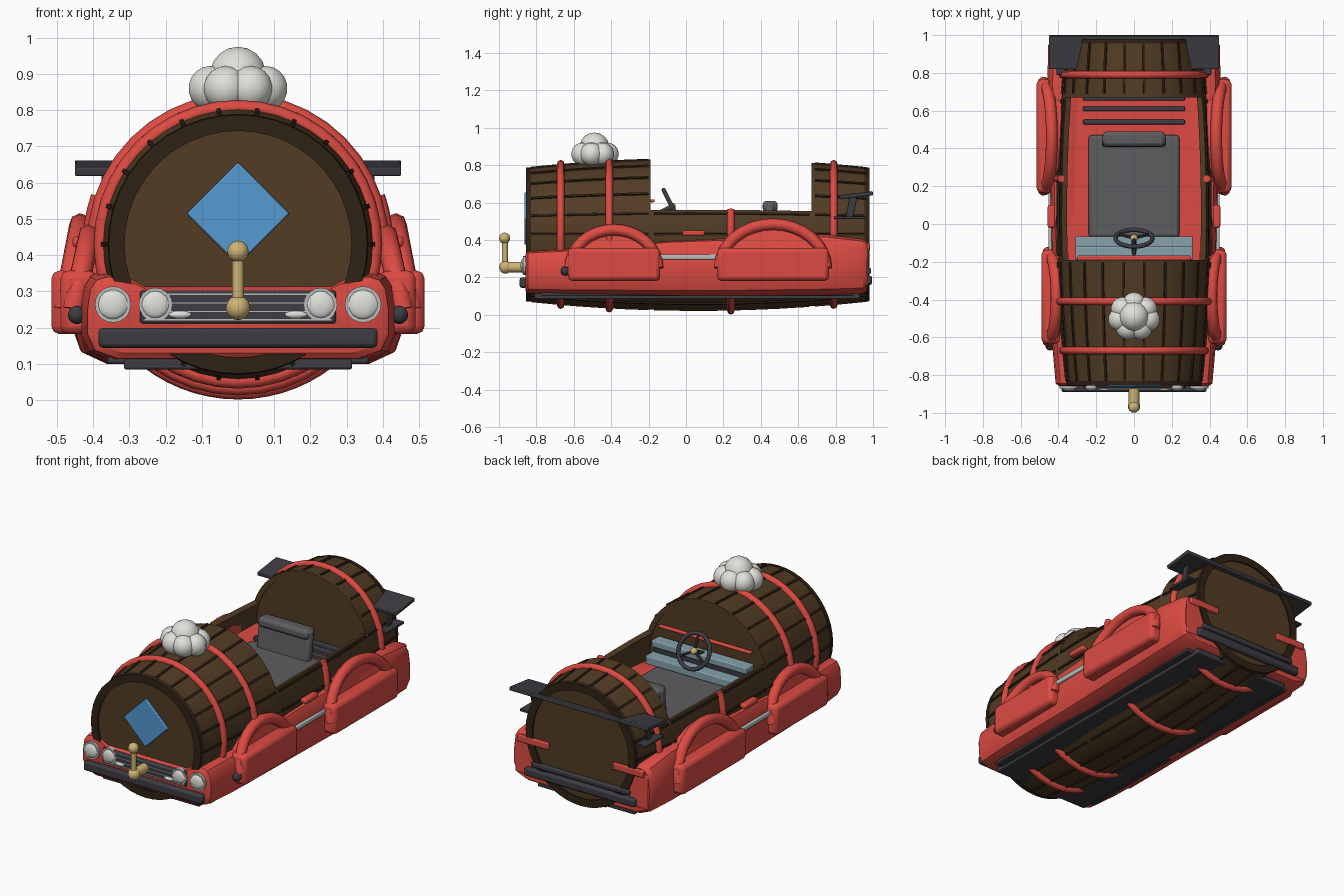
import bpy, bmesh
from math import sin, cos, pi, radians
from mathutils import Vector, Matrix, Euler

if "Cube" in bpy.data.objects:
    bpy.data.objects.remove(bpy.data.objects["Cube"])

def mat(name, r, g, b):
    m = bpy.data.materials.new(name)
    m.diffuse_color = (r, g, b, 1)
    m.use_nodes = True
    m.node_tree.nodes["Principled BSDF"].inputs["Base Color"].default_value = m.diffuse_color
    return m

RED = mat("red", .72, .07, .055)
WOOD = mat("wood", .085, .045, .018)
DARKWOOD = mat("dark_wood", .03, .016, .008)
DARK = mat("charcoal", .045, .045, .055)
GREY = mat("seat_grey", .11, .11, .12)
CHROME = mat("chrome", .5, .52, .53)
WHITE = mat("white", .75, .75, .71)
BLUE = mat("blue", .09, .32, .65)
PALE = mat("pale_blue", .24, .36, .42)
GOLD = mat("brass", .62, .46, .18)

def finish(name, bm, m, bevel=0, segs=2):
    bmesh.ops.recalc_face_normals(bm, faces=bm.faces)
    me = bpy.data.meshes.new(name)
    bm.to_mesh(me)
    bm.free()
    ob = bpy.data.objects.new(name, me)
    bpy.context.collection.objects.link(ob)
    me.materials.append(m)
    if bevel:
        b = ob.modifiers.new("bevel", "BEVEL")
        b.width, b.segments = bevel, segs
    bpy.ops.object.select_all(action="DESELECT")
    ob.select_set(True)
    bpy.context.view_layer.objects.active = ob
    bpy.ops.object.shade_smooth_by_angle(angle=radians(35))
    return ob

def box(name, c, size, m, bevel=.006, rot=(0, 0, 0)):
    bm = bmesh.new()
    M = Matrix.Translation(c) @ Euler(rot).to_matrix().to_4x4() @ Matrix.Diagonal((*size, 1))
    bmesh.ops.create_cube(bm, size=1, matrix=M)
    return finish(name, bm, m, bevel)

def ball(name, c, r, m, scale=(1, 1, 1), seg=14):
    bm = bmesh.new()
    M = Matrix.Translation(c) @ Matrix.Diagonal((*scale, 1))
    bmesh.ops.create_uvsphere(bm, u_segments=seg, v_segments=seg // 2 + 2, radius=r, matrix=M)
    return finish(name, bm, m)

def rod(name, a, b, r, m, seg=16):
    a, b = Vector(a), Vector(b)
    bm = bmesh.new()
    M = Matrix.Translation((a + b) / 2) @ (b - a).to_track_quat("Z", "Y").to_matrix().to_4x4()
    bmesh.ops.create_cone(bm, cap_ends=True, segments=seg, radius1=r, radius2=r, depth=(b - a).length, matrix=M)
    return finish(name, bm, m)

def loft(name, rings, m, cyclic=False, bevel=0):
    bm = bmesh.new()
    vs = [[bm.verts.new(p) for p in ring] for ring in rings]
    n = len(rings[0])
    for i in range(len(vs) - (0 if cyclic else 1)):
        a, b = vs[i], vs[(i + 1) % len(vs)]
        for j in range(n):
            bm.faces.new((a[j], a[(j + 1) % n], b[(j + 1) % n], b[j]))
    if not cyclic:
        bm.faces.new(vs[0])
        bm.faces.new(vs[-1])
    return finish(name, bm, m, bevel)

def tube(name, pts, r, m, cyclic=False):
    cu = bpy.data.curves.new(name, "CURVE")
    cu.dimensions, cu.bevel_depth, cu.bevel_resolution = "3D", r, 2
    cu.use_fill_caps = True
    sp = cu.splines.new("POLY")
    sp.points.add(len(pts) - 1)
    for p, q in zip(sp.points, pts):
        p.co = (*q, 1)
    sp.use_cyclic_u = cyclic
    ob = bpy.data.objects.new(name, cu)
    bpy.context.collection.objects.link(ob)
    cu.materials.append(m)

# Barrel: bulging radius along y, axis at z = CZ
CZ, STAVES = .43, 22
def R(y): return .405 - .05 * ((y - .06) / .915) ** 2
def polar(a, r, y): return (r * cos(a), y, CZ + r * sin(a))

def shell(name, y0, y1, a0, a1, m, thick=.03, grow=0):
    ys = [y0 + (y1 - y0) * i / 5 for i in range(6)]
    prof = [(y, R(y) + grow) for y in ys] + [(y, R(y) - thick) for y in reversed(ys)]
    full = a1 - a0 >= 359
    n = 44 if full else 28
    rings = [[polar(radians(a0 + (a1 - a0) * i / n), r, y) for y, r in prof]
             for i in range(n if full else n + 1)]
    loft(name, rings, m, full)

def ribs(name, y0, y1, a0, a1):
    for k in range(STAVES):
        deg = k * 360 / STAVES
        if not (a0 <= deg <= a1 or a0 <= deg + 360 <= a1):
            continue
        a, rings = radians(deg), []
        for i in range(6):
            y = y0 + (y1 - y0) * i / 5
            w = .008 / R(y)
            rings.append([polar(a - w, R(y) - .01, y), polar(a - w * .7, R(y) + .007, y),
                          polar(a + w * .7, R(y) + .007, y), polar(a + w, R(y) - .01, y)])
        loft(name, rings, DARKWOOD)

for name, y0, y1, a0, a1 in (("front_barrel", -.85, -.19, 0, 360), ("cockpit_wall", -.19, .67, 161, 379),
                             ("rear_barrel", .67, .975, 0, 360)):
    shell(name, y0, y1, a0, a1, WOOD)
    ribs(name + "_seam", y0 + .02, y1 - .01, a0, a1)
for name, y0, y1 in (("front_barrel_rim", -.856, -.83), ("rear_barrel_rim", .955, .98)):
    shell(name, y0, y1, 0, 360, DARKWOOD, .042, .002)
for name, y in (("front_head", -.84), ("front_bulkhead", -.2), ("rear_bulkhead", .68), ("rear_head", .965)):
    rod(name, (0, y - .005, CZ), (0, y + .005, CZ), R(y) - .012, WOOD, 44)

# Red hoops around the barrel
for y, a0, a1 in ((-.67, 0, 360), (-.41, 0, 360), (.24, 161, 379), (.79, 0, 360)):
    full = a1 == 360
    tube("barrel_hoop", [polar(radians(a0 + (a1 - a0) * i / 40), R(y) + .005, y)
                         for i in range(40 if full else 41)], .02, RED, full)

# Lower car body: (y, half width, bottom, top)
half = [(.8, 0), (.95, .1), (1, .3), (1, .6), (.98, .85), (.94, .96), (.87, 1), (.72, .98), (.62, .88)]
sections = [(-.858, .395, .13, .325), (-.845, .415, .115, .34), (-.65, .432, .11, .35), (-.35, .437, .105, .375),
            (-.1, .44, .1, .4), (.3, .452, .1, .415), (.75, .458, .105, .43), (.945, .455, .115, .405), (.968, .44, .13, .39)]
rings = []
for y, w, b, t in sections:
    right = [(w * u, y, b + (t - b) * v) for u, v in half]
    rings.append(right + [(-x, yy, z) for x, yy, z in reversed(right)])
loft("car_body", rings, RED)
box("underplate", (0, .06, .1), (.63, 1.74, .03), DARK)
box("underplate_edge", (0, .06, .11), (.72, 1.66, .02), DARK)

# Front face: grille, bumper, lamps
box("grille", (0, -.858, .257), (.54, .02, .09), DARK)
for z in (.222, .245, .268, .292):
    box("grille_bar", (0, -.869, z), (.52, .01, .006), CHROME, 0)
box("front_bumper", (0, -.87, .172), (.77, .04, .055), DARK, .012)
box("number_diamond", (0, -.853, .515), (.2, .02, .2), BLUE, .004, (0, pi / 4, 0))
for s in (-1, 1):
    for x, r in ((.345, .05), (.228, .046)):
        rod("headlight_ring", (s * x, -.84, .264), (s * x, -.872, .264), r, CHROME, 20)
        ball("headlight", (s * x, -.87, .264), r * .82, WHITE, (1, .35, 1))
    ball("fog_lamp", (s * .16, -.87, .236), .032, WHITE, (1, .4, .35))

# Starting crank
rod("crank_shaft", (0, -.84, .255), (0, -.965, .255), .028, GOLD)
ball("crank_elbow", (0, -.965, .255), .034, GOLD)
rod("crank_arm", (0, -.968, .255), (0, -.968, .41), .016, GOLD)
ball("crank_knob", (0, -.97, .41), .03, GOLD)

# Steam puff on the bonnet
ball("steam_puff_top", (0, -.49, .895), .08, WHITE)
for i in range(7):
    a = pi / 2 + i * 2 * pi / 7
    ball("steam_puff", (.078 * cos(a), -.49 + .068 * sin(a), .86), .062, WHITE)

# Fenders: leaning arch, filled panel and side box, mirrored
for s in (-1, 1):
    for name, yc, hw, top, xo in (("front_fender", -.385, .235, .455, .49), ("rear_fender", .465, .285, .485, .515)):
        base = .25
        arch = []
        for i in range(17):
            a = pi * i / 16
            arch.append((s * (xo - .035 - .045 * sin(a)), yc - hw * cos(a), base + (top - base) * sin(a)))
        tube(name + "_arch", arch, .031, RED)
        loft(name + "_panel", [[(s * .36, y, z) for x, y, z in arch],
                               [(x - s * .012, y, z) for x, y, z in arch]], RED)
        box(name + "_box", (s * (xo - .05), yc, .27), (.1, hw * 2.1, .175), RED, .022)
    ball("fender_lamp", (s * .445, -.645, .235), .025, DARK)
    box("side_trim", (s * .444, .02, .31), (.018, .34, .028), CHROME)
    box("door_handle", (s * .437, .04, .437), (.04, .12, .03), RED, .01)

# Cockpit: dash, steering wheel, seat
box("dash_red_strip", (0, -.18, .61), (.6, .025, .016), RED)
box("dash_upper", (0, -.155, .525), (.62, .07, .04), PALE)
box("dash_lower", (0, -.125, .45), (.62, .12, .05), PALE)
box("dash_gap", (0, -.16, .49), (.6, .06, .05), DARK)
tilt = radians(27)
hub = Vector((0, -.075, .58))
up = Vector((0, -sin(tilt), cos(tilt)))
rim = [hub + Vector((.098 * cos(i * pi / 12), 0, 0)) + up * .098 * sin(i * pi / 12) for i in range(24)]
tube("steering_wheel", rim, .012, DARK, True)
for i in (6, 14, 22):
    rod("wheel_spoke", hub, rim[i], .008, DARK, 8)
rod("steering_column", hub, (0, -.19, .52), .012, DARK)
ball("wheel_hub", hub, .02, GOLD)
box("cockpit_floor", (0, .24, .385), (.7, .86, .03), RED, 0)
box("seat_cushion", (0, .2, .412), (.48, .54, .045), GREY, .015)
box("seat_back", (0, .44, .5), (.34, .05, .21), GREY, .018, (-.12, 0, 0))
box("headrest", (0, .45, .58), (.33, .08, .06), GREY, .02)
for y in (.54, .61, .665):
    box("deck_slat", (0, y, .41), (.54, .025, .03), DARK)

# Rear: wings, latches, bumper
box("rear_wing", (0, .91, .64), (.9, .18, .022), DARK, .004, (.12, 0, 0))
for s in (-1, 1):
    box("lower_wing", (s * .345, .875, .52), (.13, .17, .014), DARK, .003)
    box("wing_strut", (s * .37, .885, .58), (.014, .04, .12), DARK, .003, (-.2, 0, 0))
    box("rear_latch", (s * .31, .972, .365), (.2, .024, .04), RED)
    box("tail_corner", (s * .37, .965, .26), (.12, .016, .2), RED)
box("rear_bumper", (0, .975, .185), (.72, .04, .05), DARK, .012)
box("rear_bumper_top", (0, .975, .235), (.64, .03, .03), DARK, .008)
